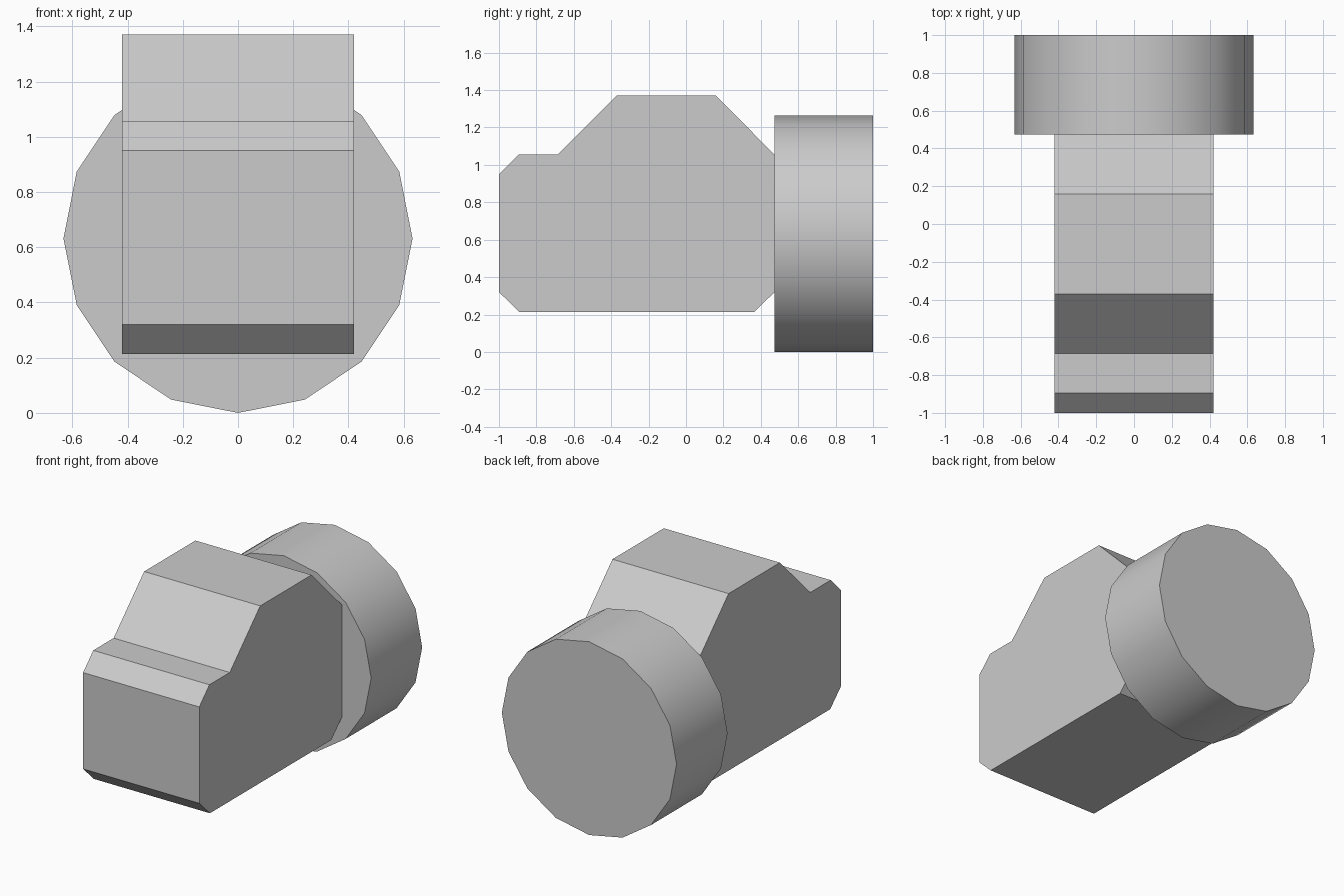
import bpy
import bmesh
from math import radians

cube = bpy.data.objects.get("Cube")
if cube:
    bpy.data.objects.remove(cube, do_unlink=True)

# Single plain colour
grey = bpy.data.materials.new("light_grey")
grey.use_nodes = True
grey.diffuse_color = (0.6, 0.6, 0.6, 1)
grey.node_tree.nodes["Principled BSDF"].inputs["Base Color"].default_value = grey.diffuse_color


def extruded_profile(name, points, half_width):
    """Extrude a closed (y, z) outline along x, centred on x = 0."""
    bm = bmesh.new()
    face = bm.faces.new([bm.verts.new((-half_width, y, z)) for y, z in points])
    result = bmesh.ops.extrude_face_region(bm, geom=[face])
    moved = [v for v in result["geom"] if isinstance(v, bmesh.types.BMVert)]
    bmesh.ops.translate(bm, verts=moved, vec=(2 * half_width, 0, 0))
    bmesh.ops.recalc_face_normals(bm, faces=bm.faces)
    mesh = bpy.data.meshes.new(name)
    bm.to_mesh(mesh)
    bm.free()
    obj = bpy.data.objects.new(name, mesh)
    bpy.context.collection.objects.link(obj)
    mesh.materials.append(grey)
    return obj


# Body: chamfered block with a raised hump
extruded_profile("body", [
    (-1.0, 0.32), (-0.89, 0.213), (0.365, 0.213), (0.473, 0.32), (0.473, 1.055),
    (0.16, 1.37), (-0.37, 1.37), (-0.685, 1.055), (-0.895, 1.055), (-1.0, 0.95),
], 0.42)

# Rear drum: sixteen-sided cylinder lying along y, one corner at the bottom
radius, front, back = 0.632, 0.473, 1.0
bpy.ops.mesh.primitive_cylinder_add(
    vertices=16, radius=radius, depth=back - front,
    location=(0, (front + back) / 2, radius), rotation=(radians(90), 0, 0))
drum = bpy.context.object
drum.name = drum.data.name = "rear_drum"
drum.data.materials.append(grey)
bpy.ops.object.shade_smooth_by_angle(angle=radians(30))
